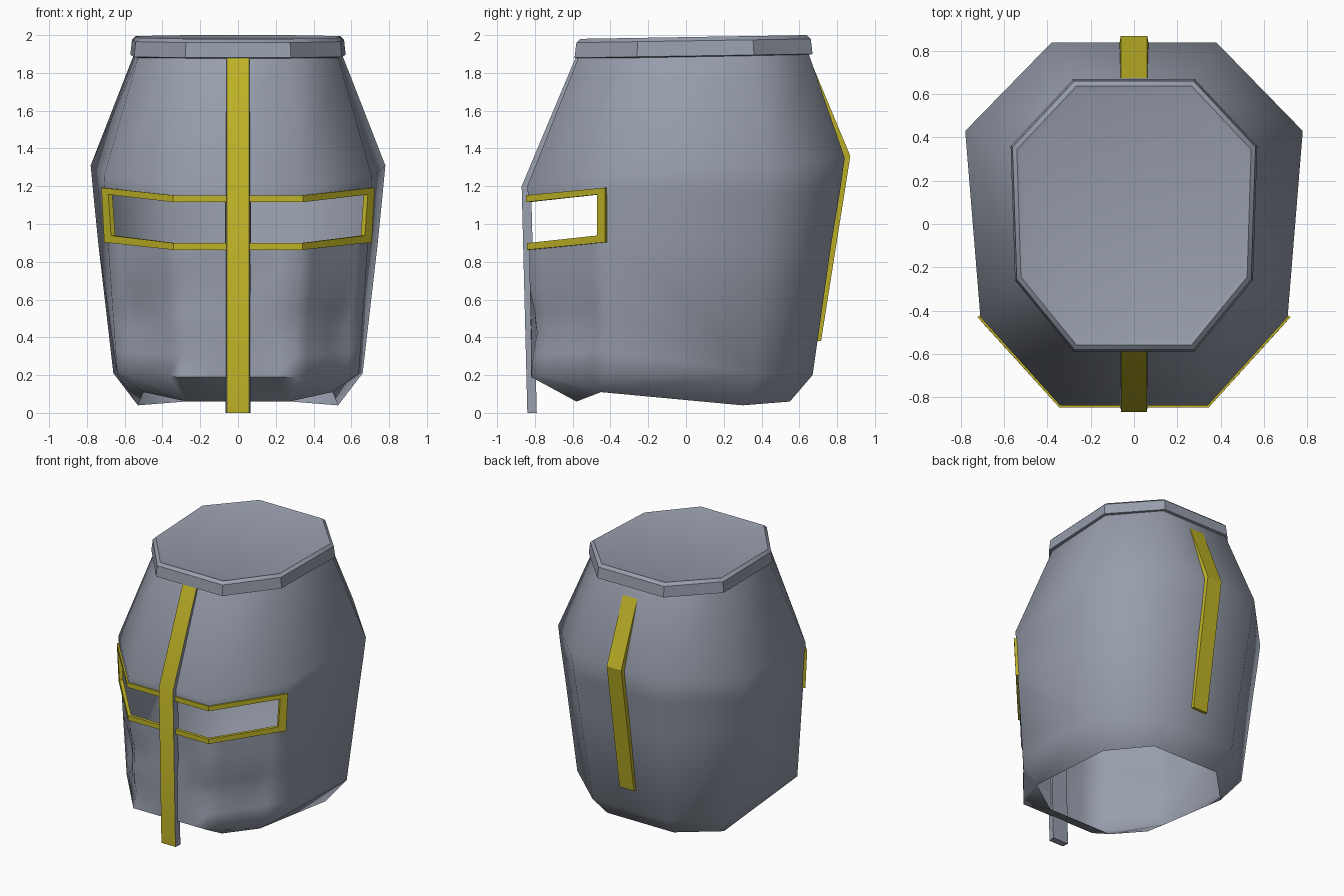
import bpy, bmesh, math
from mathutils import Vector

if "Cube" in bpy.data.objects:
    bpy.data.objects.remove(bpy.data.objects["Cube"])


def material(name, rgb):
    m = bpy.data.materials.new(name)
    m.diffuse_color = (*rgb, 1)
    m.use_nodes = True
    m.node_tree.nodes["Principled BSDF"].inputs["Base Color"].default_value = m.diffuse_color
    return m


STEEL = material("steel grey", (0.31, 0.34, 0.41))
GOLD = material("brass yellow", (0.52, 0.45, 0.02))


def finish(bm, name, mats, angle):
    bmesh.ops.recalc_face_normals(bm, faces=bm.faces)
    me = bpy.data.meshes.new(name)
    bm.to_mesh(me)
    bm.free()
    ob = bpy.data.objects.new(name, me)
    bpy.context.collection.objects.link(ob)
    for m in mats:
        me.materials.append(m)
    bpy.ops.object.select_all(action='DESELECT')
    ob.select_set(True)
    bpy.context.view_layer.objects.active = ob
    bpy.ops.object.shade_smooth_by_angle(angle=math.radians(angle))
    return ob


def octagon(half):
    """Right-hand corners, front to back, mirrored to a full loop."""
    return [Vector(p) for p in half] + [Vector((-x, y, z)) for x, y, z in reversed(half)]


def loft(bm, loops, closed=False, skip=()):
    rows = [[bm.verts.new(p) for p in loop] for loop in loops]
    pairs = list(zip(rows, rows[1:])) + ([(rows[-1], rows[0])] if closed else [])
    for r, (a, b) in enumerate(pairs):
        n = len(a)
        for i in range(n):
            if (r, i) not in skip:
                bm.faces.new((a[i], a[(i + 1) % n], b[(i + 1) % n], b[i]))
    return rows


# Helmet shell: eight-sided rings from neck to crown, eye slit left open
SLIT_LOW = [(.335, -.83, .885), (.69, -.43, .925)]
SLIT_HIGH = [(.34, -.835, 1.13), (.705, -.43, 1.17)]
rings = [
    [(.27, -.58, .06), (.50, -.45, .11), (.53, .30, .04), (.28, .55, .06)],
    [(.31, -.82, .19), (.64, -.43, .21), (.66, .37, .21), (.32, .67, .20)],
    SLIT_LOW + [(.74, .40, .90), (.36, .77, .90)],
    SLIT_HIGH + [(.765, .42, 1.15), (.37, .815, 1.17)],
    [(.34, -.84, 1.20), (.71, -.43, 1.25), (.78, .43, 1.31), (.38, .84, 1.35)],
    [(.28, -.57, 1.88), (.53, -.25, 1.88), (.55, .35, 1.90), (.28, .65, 1.90)],
]
bm = bmesh.new()
loft(bm, [octagon(r) for r in rings], skip={(2, 0), (2, 6), (2, 7)})

# Battered face plate: shallow dents below the slit
plate = [f for f in bm.faces
         if f.calc_center_median().y < -.5 and .25 < f.calc_center_median().z < .8]
edges = {e for f in plate for e in f.edges}
bmesh.ops.subdivide_edges(bm, edges=list(edges), cuts=5, use_grid_fill=True)
DENTS = [(-.30, .62, .04, .17), (-.30, .33, .04, .15), (.28, .45, .05, .2),
         (-.54, .50, .05, .2), (.55, .45, .04, .18), (.04, .70, .03, .15)]
for v in bm.verts:
    if v.co.y < -.44 and .22 < v.co.z < .87:
        push = sum(d * max(0, 1 - math.hypot(v.co.x - x, v.co.z - z) / r)
                   for x, z, d, r in DENTS)
        v.co -= Vector((v.co.x, v.co.y, 0)).normalized() * push
finish(bm, "helmet_shell", [STEEL], 60)

# Flat crown with a bevelled, slightly raised rim
crown = [(.28, -.59), (.55, -.26), (.57, .36), (.28, .67)]


def crown_loop(scale, z):
    return octagon([(x * scale, .04 + (y - .04) * scale, z + .02 * (y + .6) / 1.27)
                    for x, y in crown])


bm = bmesh.new()
rows = loft(bm, [crown_loop(.93, 1.87), crown_loop(1, 1.88), crown_loop(.985, 1.96),
                 crown_loop(.95, 1.98), crown_loop(.91, 1.972)])
bm.faces.new(rows[0])
bm.faces.new(rows[-1])
finish(bm, "crown_cap", [STEEL], 35)


# Vertical ridge straps, swept along a side profile of (y, z)
def strap(name, path, width, depth, side, grey_sides):
    bm = bmesh.new()
    inner = [(y - side * depth, z) for y, z in path]
    loops = [[(-width, yi, z), (width, yi, z), (width * .9, y, z), (-width * .9, y, z)]
             for (y, z), (yi, _) in zip(path, inner)]
    rows = loft(bm, loops)
    bm.faces.new(rows[0])
    bm.faces.new(rows[-1])
    bmesh.ops.recalc_face_normals(bm, faces=bm.faces)
    for f in bm.faces:
        f.material_index = int(grey_sides and f.normal.y * side < .5)
    finish(bm, name, [GOLD, STEEL], 30)


strap("front_strap", [(-.585, 1.88), (-.87, 1.2), (-.84, 0)], .066, .05, -1, True)
strap("back_strap", [(.645, 1.9), (.87, 1.36), (.715, .38)], .068, .04, 1, False)

# Eye slit frame: bevelled border following the opening
path = [SLIT_LOW[0], SLIT_LOW[1], SLIT_HIGH[1], SLIT_HIGH[0]]
right = [(Vector(p), dz, end) for p, dz, end in zip(path, (-1, -1, 1, 1), (0, 1, 1, 0))]
loop = right + [(Vector((-p.x, p.y, p.z)), dz, end) for p, dz, end in reversed(right)]
bm = bmesh.new()
sections = []
for p, dz, end in loop:
    out = Vector((p.x, p.y, 0)).normalized()
    along = Vector((math.copysign(.66, p.x), .75, 0)) * end
    outer = p + Vector((0, 0, .022 * dz)) + along * .01
    inner = p - Vector((0, 0, .014 * dz)) - along * .045
    sections.append([outer - out * .012, outer + out * .014,
                     inner + out * .014, inner - out * .012])
loft(bm, sections, closed=True)
finish(bm, "slit_frame", [GOLD], 30)
